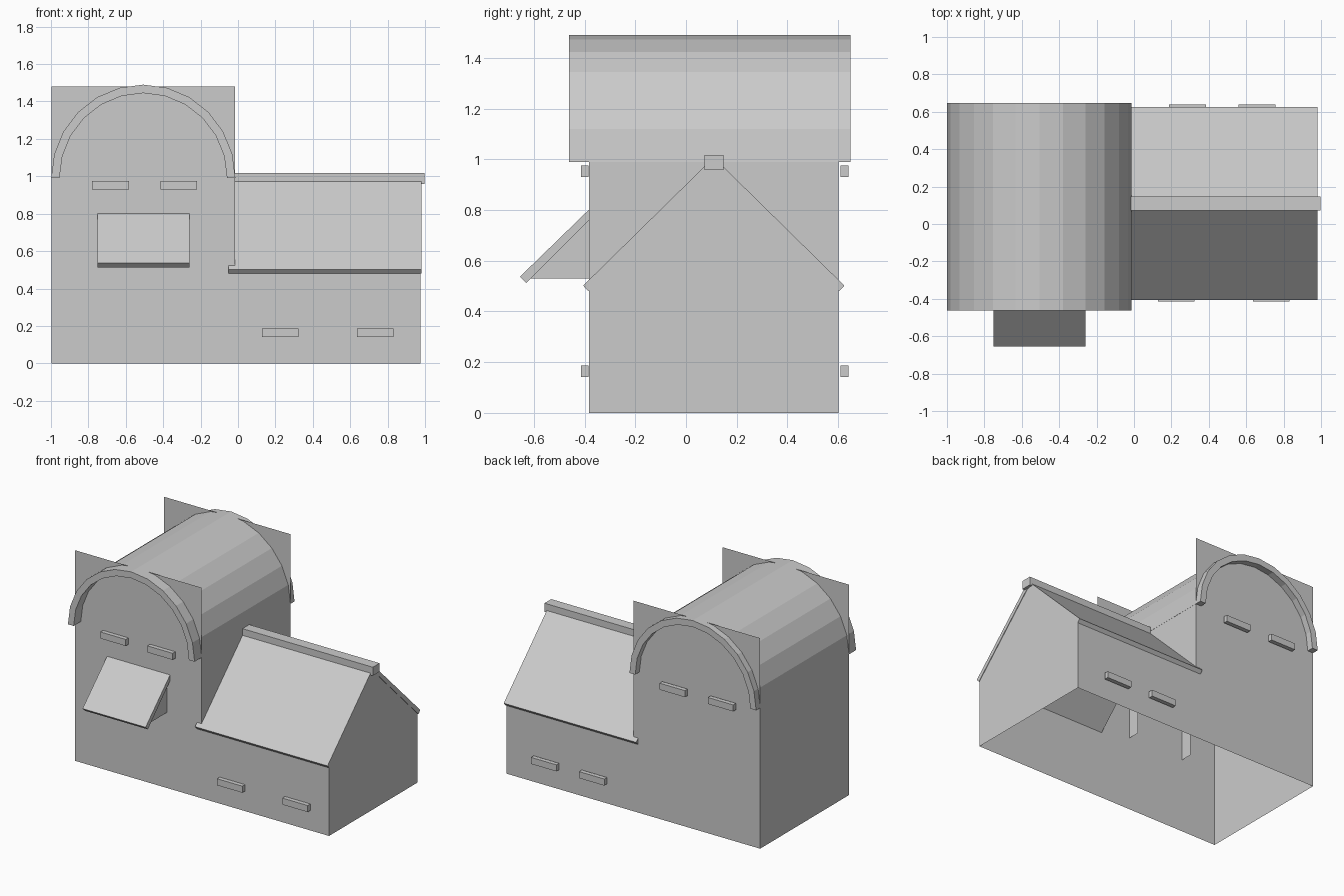
import bpy, math

if "Cube" in bpy.data.objects:
    bpy.data.objects.remove(bpy.data.objects["Cube"])

XL, XM, XR = -0.998, -0.015, 0.976      # tower left, tower right, wing end
YF, YB, YC = -0.383, 0.602, 0.1095      # front wall, back wall, ridge line
EAVE, RIDGE, SPRING, TOP = 0.49, 0.98, 0.99, 1.48


def mesh(name, verts, faces):
    me = bpy.data.meshes.new(name)
    me.from_pydata(verts, [], faces)
    me.update()
    ob = bpy.data.objects.new(name, me)
    bpy.context.collection.objects.link(ob)
    return ob


def sheet(name, verts):
    return mesh(name, verts, [range(len(verts))])


def box(name, x0, x1, y0, y1, z0, z1):
    return prism_x(name, [(y0, z0), (y1, z0), (y1, z1), (y0, z1)], x0, x1)


def prism_x(name, prof, x0, x1):
    """Extrude a (y, z) profile along x."""
    n = len(prof)
    verts = [(x, y, z) for x in (x0, x1) for y, z in prof]
    faces = [(i, (i + 1) % n, n + (i + 1) % n, n + i) for i in range(n)]
    faces += [list(range(n))[::-1], list(range(n, 2 * n))]
    return mesh(name, verts, faces)


# Front and back walls: L-shaped sheets, tower corners rise beside the vault
outline = [(XL, 0), (XR, 0), (XR, EAVE), (XM, EAVE), (XM, TOP), (XL, TOP)]
sheet("front_wall", [(x, YF, z) for x, z in outline])
sheet("back_wall", [(x, YB, z) for x, z in reversed(outline)])

# Side walls, bottom left open
sheet("tower_left_wall", [(XL, YB, 0), (XL, YF, 0), (XL, YF, SPRING), (XL, YB, SPRING)])
sheet("wing_gable_wall", [(XR, YF, 0), (XR, YB, 0), (XR, YB, EAVE),
                          (XR, YC, RIDGE), (XR, YF, EAVE)])
for side, y in (("front", YF), ("back", YB)):
    sheet("tower_right_wall_" + side, [(XM, y, EAVE), (XM, YC, RIDGE), (XM, YC, SPRING), (XM, y, SPRING)])

# Barrel vault roof: 12-sided half ring extruded along y
cx, n = (XL + XM) / 2, 12
ring = []
for rx, rz, order in ((0.4925, 0.50, range(n + 1)), (0.448, 0.455, range(n, -1, -1))):
    ring += [(cx + rx * math.cos(math.pi * i / n), SPRING + rz * math.sin(math.pi * i / n))
             for i in order]
m = len(ring)
verts = [(x, y, z) for y in (-0.462, 0.648) for x, z in ring]
faces = [(i, (i + 1) % m, m + (i + 1) % m, m + i) for i in range(m)]
for i in range(n):
    a, b, c, d = i, i + 1, m - 2 - i, m - 1 - i
    faces += [(d, c, b, a), (m + a, m + b, m + c, m + d)]
mesh("vault_roof", verts, faces)

# Wing roof slabs, mirrored about the ridge, and the ridge cap
for side, s in (("front", -1), ("back", 1)):
    prof = [(0, 0.968), (0.495, 0.48), (0.515, 0.502), (0, 1.008)]
    prism_x("wing_roof_" + side, [(YC + s * d, z) for d, z in prof], -0.05, 0.98)
box("ridge_cap", XM, 0.998, 0.072, 0.147, 0.958, 1.018)

# Lean-to awning on the tower front with two thin cheeks
prism_x("awning_roof", [(-0.63, 0.513), (-0.655, 0.537), (-0.37, 0.814), (-0.37, 0.773)], -0.75, -0.26)
for side, x in (("left", -0.725), ("right", -0.285)):
    sheet("awning_cheek_" + side, [(x, -0.615, 0.53), (x, -0.30, 0.53), (x, -0.30, 0.765), (x, -0.38, 0.765)])

# Ledges on the front and back walls
for side, y, rows in (("front", -0.414, (((-0.78, -0.415), 0.93), ((0.127, 0.635), 0.141))),
                      ("back", 0.610, (((-0.815, -0.44), 0.93), ((0.187, 0.56), 0.141)))):
    for xs, z in rows:
        for x in xs:
            box("ledge_" + side, x, x + 0.197, y, y + 0.03, z, z + 0.046)
